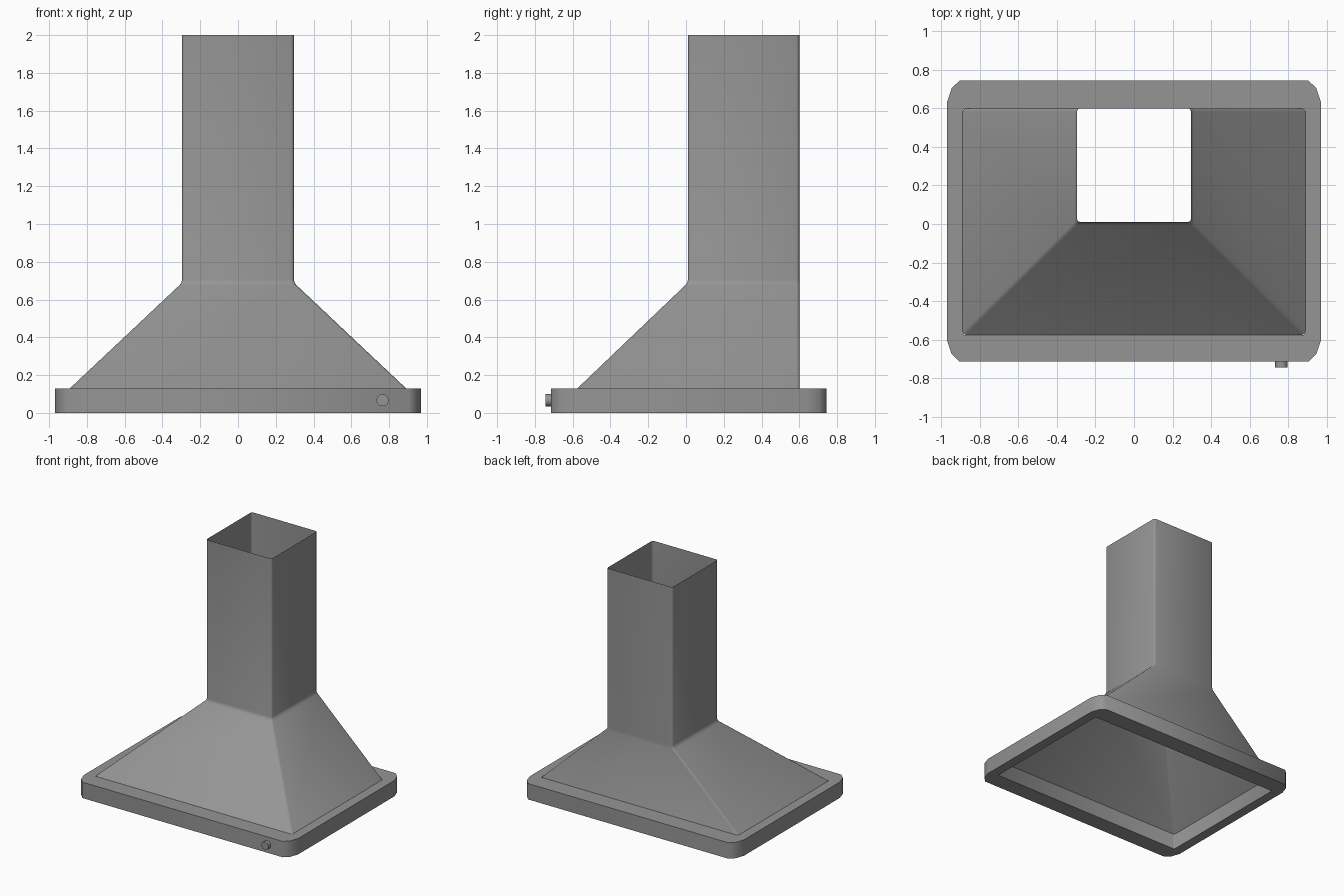
import bpy, bmesh, math

if "Cube" in bpy.data.objects:
    bpy.data.objects.remove(bpy.data.objects["Cube"])

# Dark grey metal
metal = bpy.data.materials.new("dark_metal")
metal.diffuse_color = (0.3, 0.3, 0.3, 1)
metal.use_nodes = True
metal.node_tree.nodes["Principled BSDF"].inputs["Base Color"].default_value = metal.diffuse_color


def rounded_rect(hx, y0, y1, z, rx, ry, mid=0.64):
    """Rectangle outline, symmetric in x, with two-segment corners."""
    pts = []
    corners = [(hx - rx, y1 - ry), (-hx + rx, y1 - ry),
               (-hx + rx, y0 + ry), (hx - rx, y0 + ry)]
    for i, (cx, cy) in enumerate(corners):
        for k in range(3):
            a = math.pi / 2 * (i + k / 2)
            r = mid * math.sqrt(2) if k == 1 else 1
            pts.append((cx + r * rx * math.cos(a), cy + r * ry * math.sin(a), z))
    return pts


def finish(ob, name, angle):
    ob.name = name
    ob.data.materials.append(metal)
    bpy.ops.object.select_all(action='DESELECT')
    bpy.context.view_layer.objects.active = ob
    ob.select_set(True)
    bpy.ops.object.shade_smooth_by_angle(angle=math.radians(angle))


def loft(name, rings, closed=False, angle=30):
    bm = bmesh.new()
    loops = [[bm.verts.new(p) for p in r] for r in rings]
    pairs = list(zip(loops, loops[1:]))
    if closed:
        pairs.append((loops[-1], loops[0]))
    for a, b in pairs:
        n = len(a)
        for i in range(n):
            j = (i + 1) % n
            bm.faces.new((a[i], a[j], b[j], b[i]))
    me = bpy.data.meshes.new(name)
    bm.to_mesh(me)
    bm.free()
    ob = bpy.data.objects.new(name, me)
    bpy.context.collection.objects.link(ob)
    finish(ob, name, angle)


# Base rim: hollow frame with chamfered corners
H = 0.13
inner = (0.89, -0.575, 0.6)
outer = (0.97, -0.715, 0.745)
loft("base_rim", [
    rounded_rect(*inner, 0, 0.008, 0.008),
    rounded_rect(*outer, 0, 0.065, 0.11),
    rounded_rect(*outer, H, 0.065, 0.11),
    rounded_rect(*inner, H, 0.008, 0.008),
], closed=True, angle=50)

# Hood and chimney: one open sheet, flush at the back, with a soft bend
profile = [(0.89, -0.575, H), (0.311, -0.005, 0.675), (0.300, 0.006, 0.688),
           (0.296, 0.010, 0.705), (0.296, 0.010, 2.0)]
loft("hood_and_chimney",
     [rounded_rect(hx, y0, 0.6, z, 0.016, 0.016, 0.707) for hx, y0, z in profile],
     angle=50)

# Control knob on the front of the rim
bpy.ops.mesh.primitive_cylinder_add(vertices=24, radius=0.032, depth=0.035,
                                    location=(0.765, -0.7275, 0.067),
                                    rotation=(math.pi / 2, 0, 0))
finish(bpy.context.object, "control_knob", 30)
